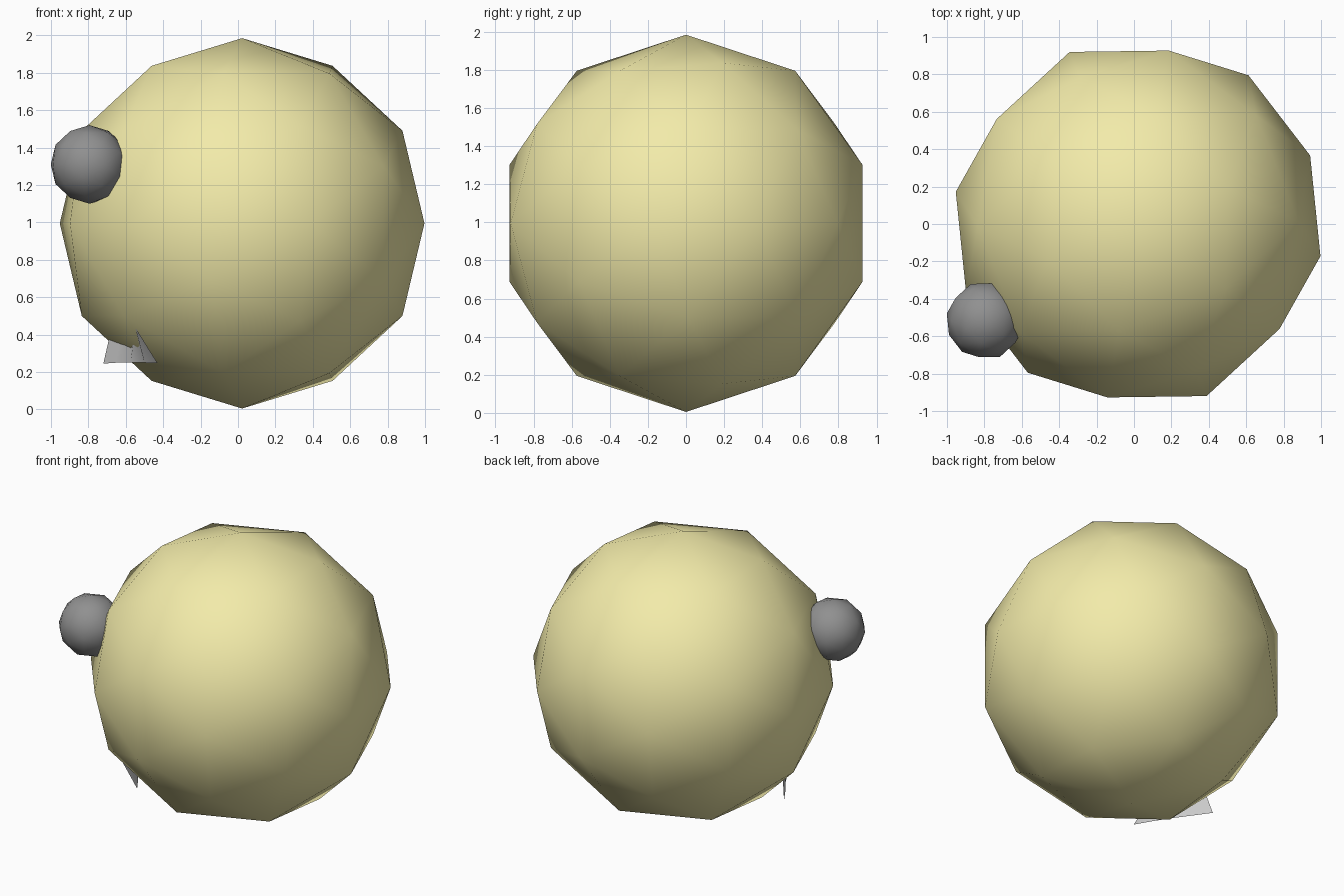
import bpy, bmesh, math
from mathutils import Vector, Matrix

if "Cube" in bpy.data.objects:
    bpy.data.objects.remove(bpy.data.objects["Cube"])

PHI = (1 + math.sqrt(5)) / 2
TURN = Matrix.Rotation(math.radians(21.7), 4, 'Z')


def paint(obj, color):
    mat = bpy.data.materials.new(obj.name + "_colour")
    mat.diffuse_color = (*color, 1)
    mat.use_nodes = True
    mat.node_tree.nodes["Principled BSDF"].inputs["Base Color"].default_value = mat.diffuse_color
    obj.data.materials.append(mat)


def finish(name, bm):
    mesh = bpy.data.meshes.new(name)
    bm.to_mesh(mesh)
    bm.free()
    for p in mesh.polygons:
        p.use_smooth = True
    obj = bpy.data.objects.new(name, mesh)
    bpy.context.collection.objects.link(obj)
    return obj


def ball(name, centre, radius):
    """Once-divided icosahedron with a two-fold axis pointing up."""
    corners = []
    for a in (-1, 1):
        for b in (-PHI, PHI):
            corners += [Vector((b, a, 0)), Vector((0, b, a)), Vector((a, 0, b))]
    points = list(corners)
    for i, u in enumerate(corners):
        for v in corners[i + 1:]:
            if (u - v).length < 2.1:
                points.append(u + v)
    bm = bmesh.new()
    for p in points:
        bm.verts.new(TURN @ p.normalized() * radius + Vector(centre))
    bmesh.ops.convex_hull(bm, input=bm.verts)
    bmesh.ops.recalc_face_normals(bm, faces=bm.faces)
    return finish(name, bm)


# Large round body and the single eye on its surface
body = ball("body", (0.022, 0, 0.995), 0.99)
paint(body, (0.89, 0.83, 0.40))
eye = ball("eye", (-0.794, -0.515, 1.31), 0.21)
paint(eye, (0.28, 0.28, 0.28))

# Thin lip sheet, flaring out of the lower body below the eye
lower = [(-0.72, -0.07, 0.245), (-0.65, -0.185, 0.25), (-0.575, -0.295, 0.252),
         (-0.50, -0.405, 0.25), (-0.43, -0.516, 0.247)]
upper = [(-0.68, -0.11, 0.42), (-0.62, -0.21, 0.41), (-0.57, -0.30, 0.40),
         (-0.55, -0.42, 0.42), (-0.55, -0.535, 0.44)]
bm = bmesh.new()
low = [bm.verts.new(p) for p in lower]
top = [bm.verts.new(p) for p in upper]
for i in range(4):
    bm.faces.new((low[i], low[i + 1], top[i + 1], top[i]))
lip = finish("mouth_lip", bm)
paint(lip, (0.8, 0.8, 0.8))
